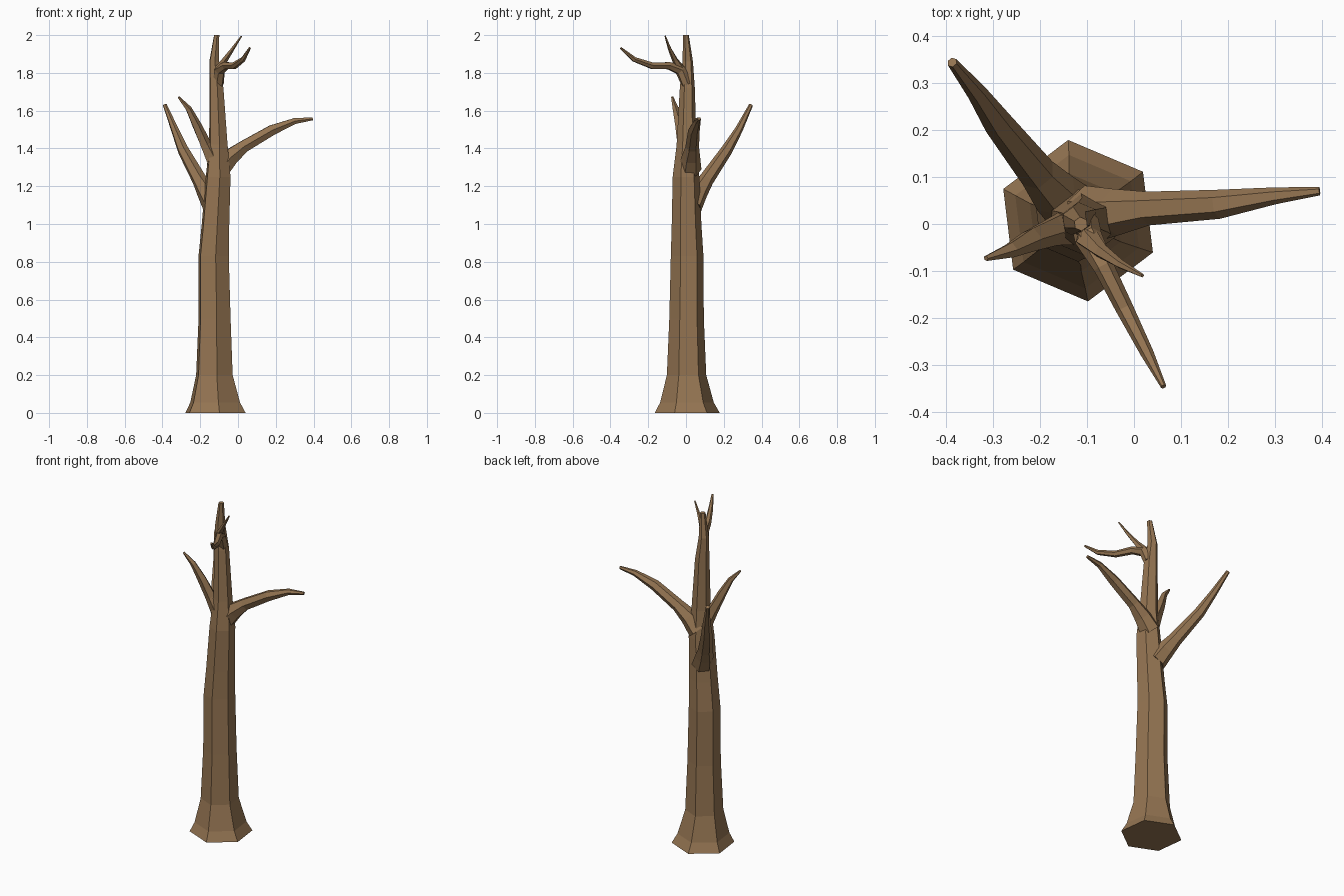
import bpy, bmesh, math
from mathutils import Vector

bark = bpy.data.materials.new("brown bark")
bark.diffuse_color = (0.30, 0.178, 0.085, 1)


def limb(name, stations, sides=6, turn=0.0, level=False):
    """Tapering faceted tube through (x, y, z, radius) stations."""
    pts = [Vector(s[:3]) for s in stations]
    bm = bmesh.new()
    rings = []
    for i, p in enumerate(pts):
        # Ring plane follows the path, or stays level for the trunk
        t = (pts[min(i + 1, len(pts) - 1)] - pts[max(i - 1, 0)]).normalized()
        if level:
            u, v = Vector((1, 0, 0)), Vector((0, 1, 0))
        else:
            ref = Vector((0, 0, 1)) if abs(t.z) < 0.93 else Vector((1, 0, 0))
            u = ref.cross(t).normalized()
            v = t.cross(u)
        ring = []
        for k in range(sides):
            a = math.radians(turn) + math.tau * k / sides
            ring.append(bm.verts.new(p + stations[i][3] * (u * math.cos(a) + v * math.sin(a))))
        rings.append(ring)
    for a, b in zip(rings, rings[1:]):
        for k in range(sides):
            n = (k + 1) % sides
            bm.faces.new((a[k], a[n], b[n], b[k]))
    bm.faces.new(rings[0][::-1])
    bm.faces.new(rings[-1])
    bmesh.ops.recalc_face_normals(bm, faces=bm.faces)
    me = bpy.data.meshes.new(name)
    bm.to_mesh(me)
    bm.free()
    me.materials.append(bark)
    ob = bpy.data.objects.new(name, me)
    bpy.context.collection.objects.link(ob)
    return ob


# Trunk with flared foot
limb("trunk", [
    (-0.119, 0.007, 0.0, 0.173), (-0.121, 0.005, 0.055, 0.143),
    (-0.125, 0.003, 0.2, 0.105), (-0.124, 0.003, 0.5, 0.092),
    (-0.129, 0.006, 0.83, 0.087), (-0.119, 0.003, 1.0, 0.079),
    (-0.105, 0.0, 1.25, 0.071), (-0.104, 0.003, 1.42, 0.053),
    (-0.114, 0.007, 1.72, 0.040), (-0.126, 0.009, 1.86, 0.028),
    (-0.113, 0.0, 2.0, 0.015)], turn=37, level=True)

# Main branches
limb("right_branch", [
    (-0.10, 0.02, 1.29, 0.062), (-0.04, 0.025, 1.355, 0.05), (0.03, 0.033, 1.41, 0.036),
    (0.18, 0.042, 1.497, 0.031), (0.30, 0.06, 1.545, 0.018),
    (0.395, 0.07, 1.557, 0.009)])
limb("back_branch", [
    (-0.13, 0.03, 1.10, 0.06), (-0.168, 0.065, 1.17, 0.052), (-0.205, 0.108, 1.235, 0.040),
    (-0.29, 0.215, 1.39, 0.031), (-0.335, 0.28, 1.50, 0.021),
    (-0.387, 0.344, 1.63, 0.011)])
limb("left_branch", [
    (-0.12, 0.0, 1.32, 0.046), (-0.172, -0.015, 1.42, 0.032),
    (-0.218, -0.033, 1.52, 0.026), (-0.262, -0.055, 1.61, 0.017),
    (-0.315, -0.073, 1.672, 0.006)], sides=5)

# Forked branch near the top
limb("front_branch", [
    (-0.105, 0.005, 1.74, 0.030), (-0.097, -0.03, 1.815, 0.030),
    (-0.065, -0.09, 1.838, 0.022), (-0.02, -0.18, 1.838, 0.019),
    (0.028, -0.275, 1.872, 0.014), (0.063, -0.346, 1.932, 0.006)])
limb("front_twig", [
    (-0.10, -0.03, 1.82, 0.026), (-0.07, -0.058, 1.868, 0.016),
    (-0.03, -0.085, 1.925, 0.010), (0.018, -0.11, 1.995, 0.004)], sides=5)
